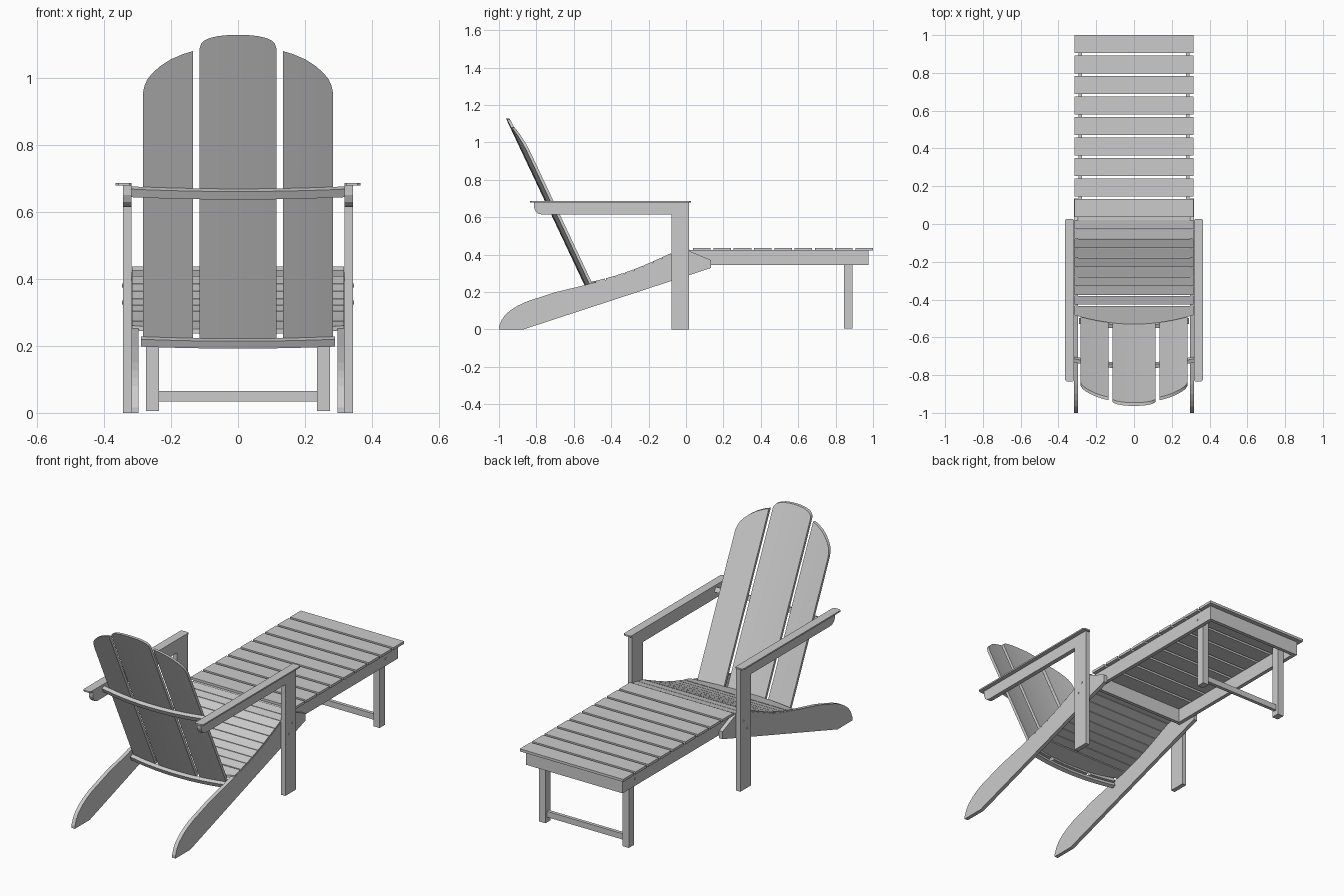
import bpy, math

if "Cube" in bpy.data.objects:
    bpy.data.objects.remove(bpy.data.objects["Cube"])

def mesh(name, verts, faces):
    me = bpy.data.meshes.new(name)
    me.from_pydata(verts, [], faces)
    me.update()
    ob = bpy.data.objects.new(name, me)
    bpy.context.collection.objects.link(ob)
    import bmesh
    bm = bmesh.new()
    bm.from_mesh(me)
    bmesh.ops.recalc_face_normals(bm, faces=bm.faces)
    bm.to_mesh(me)
    bm.free()
    return ob

def prism(name, pts, a, b, axis='x'):
    """Extrude a 2D profile along x (points y,z) or along z (points x,y)."""
    n = len(pts)
    place = (lambda p, t: (t, p[0], p[1])) if axis == 'x' else (lambda p, t: (p[0], p[1], t))
    verts = [place(p, t) for t in (a, b) for p in pts]
    faces = [list(range(n)), list(range(n, 2 * n))]
    faces += [[i, (i + 1) % n, n + (i + 1) % n, n + i] for i in range(n)]
    return mesh(name, verts, faces)

def box(name, x0, x1, y0, y1, z0, z1):
    return prism(name, [(y0, z0), (y1, z0), (y1, z1), (y0, z1)], x0, x1)

def loft(name, sections):
    """Join four-cornered cross-sections into a solid board."""
    verts = [v for s in sections for v in s]
    n = len(sections)
    faces = [[0, 1, 2, 3], [4 * n - 4 + i for i in range(4)]]
    for s in range(n - 1):
        for i in range(4):
            j = (i + 1) % 4
            faces.append([4 * s + i, 4 * s + j, 4 * s + 4 + j, 4 * s + 4 + i])
    ob = mesh(name, verts, faces)
    bpy.context.view_layer.objects.active = ob
    ob.select_set(True)
    bpy.ops.object.shade_smooth_by_angle(angle=math.radians(25))
    ob.select_set(False)
    return ob

def interp(table, t):
    for (a, fa), (b, fb) in zip(table, table[1:]):
        if t <= b:
            return fa + (fb - fa) * (t - a) / (b - a)
    return table[-1][1]

# Rear surface of the leaning, gently bowed back
def back_y(x, z):
    return -0.963 + (1.129 - z) * 0.471 + 0.36 * x * x

# Height of the seat surface along y
SEAT = [(-0.55, 0.243), (-0.51, 0.254), (-0.43, 0.273), (-0.35, 0.296), (-0.25, 0.332),
        (-0.15, 0.376), (-0.08, 0.408), (0.02, 0.427)]

# Back slats
def back_slat(name, tops):
    secs = []
    for x, zt in tops:
        zb = 0.22 + 0.06 * x * x
        secs.append([(x, back_y(x, zb), zb), (x, back_y(x, zb) + 0.017, zb),
                     (x, back_y(x, zt) + 0.017, zt), (x, back_y(x, zt), zt)])
    loft(name, secs)

half = [(0.03, 1.128), (0.06, 1.125), (0.085, 1.119), (0.1, 1.112), (0.11, 1.102), (0.115, 1.088)]
back_slat("back_slat_centre", [(-x, z) for x, z in reversed(half)] + [(0, 1.129)] + half)
side = [(0.135, 1.08), (0.165, 1.071), (0.2, 1.056), (0.23, 1.037), (0.255, 1.015),
        (0.27, 0.997), (0.279, 0.978), (0.284, 0.955)]
back_slat("back_slat_right", side)
back_slat("back_slat_left", [(-x, z) for x, z in reversed(side)])

# Curved bars behind the back
def back_bar(name, w, z0, z1):
    secs = []
    for i in range(17):
        x = -w + 2 * w * i / 16
        a, b = z0 + 0.07 * x * x, z1 + 0.07 * x * x
        ya, yb = back_y(x, a), back_y(x, b)
        secs.append([(x, ya - 0.02, a - 0.008), (x, ya, a), (x, yb, b), (x, yb - 0.02, b - 0.008)])
    loft(name, secs)

back_bar("upper_back_bar", 0.318, 0.645, 0.669)
back_bar("lower_back_bar", 0.29, 0.2, 0.222)

# Seat slats following the rail curve
for i in range(9):
    y1 = 0.02 - 0.05 * i
    y0 = y1 - 0.047
    z0, z1 = interp(SEAT, y0), interp(SEAT, y1)
    prism(f"seat_slat_{i + 1}", [(y0, z0 - 0.014), (y1, z1 - 0.014), (y1, z1), (y0, z0)], -0.316, 0.316)

# Rear seat board with a bowed edge
secs = []
for i in range(17):
    x = -0.316 + 0.632 * i / 16
    y0, y1 = -0.53 + 0.48 * x * x, -0.433
    z0, z1 = interp(SEAT, y0), interp(SEAT, y1)
    secs.append([(x, y0, z0 - 0.014), (x, y1, z1 - 0.014), (x, y1, z1), (x, y0, z0)])
loft("seat_rear_board", secs)

# Parts repeated on both sides
rail = [(-0.87, 0), (-1, 0), (-1, 0.016), (-0.985, 0.053), (-0.965, 0.08), (-0.935, 0.105),
        (-0.9, 0.127), (-0.85, 0.15), (-0.7, 0.199)]
rail += [(y, z - 0.008) for y, z in SEAT] + [(0.134, 0.371), (0.134, 0.329)]
arm = [(-0.077, 0.615), (-0.077, 0.68), (-0.813, 0.68), (-0.812, 0.65), (-0.803, 0.63),
       (-0.79, 0.619), (-0.77, 0.615)]
cap = [(0.318, -0.828), (0.324, -0.834), (0.357, -0.834), (0.366, -0.825),
       (0.366, 0.018), (0.357, 0.027), (0.324, 0.027), (0.318, 0.021)]

def bolt(name, x, y, z):
    c = [(y + 0.006 * math.cos(a * math.pi / 4), z + 0.006 * math.sin(a * math.pi / 4)) for a in range(8)]
    prism(name, c, x, x + math.copysign(0.004, x))

for s, tag in ((1, "right"), (-1, "left")):
    prism(f"seat_rail_{tag}", rail, s * 0.297, s * 0.318)
    box(f"front_post_{tag}", s * 0.318, s * 0.343, -0.077, 0.016, 0, 0.68)
    prism(f"arm_support_{tag}", arm, s * 0.318, s * 0.343)
    prism(f"armrest_{tag}", [(s * x, y) for x, y in cap], 0.679, 0.687, 'z')
    box(f"footrest_rail_{tag}", s * 0.274, s * 0.295, 0.02, 0.975, 0.345, 0.424)
    box(f"footrest_leg_{tag}", s * 0.236, s * 0.274, 0.845, 0.89, 0.005, 0.42)
    for k, (y, z) in enumerate(((-0.045, 0.33), (-0.015, 0.38))):
        bolt(f"post_bolt_{tag}_{k + 1}", s * 0.342, y, z)
    bolt(f"footrest_bolt_{tag}", s * 0.294, 0.867, 0.385)

# Footrest cross boards and slats
box("footrest_end_board", -0.274, 0.274, 0.955, 0.975, 0.345, 0.424)
box("footrest_near_board", -0.274, 0.274, 0.02, 0.04, 0.345, 0.424)
box("footrest_leg_bar", -0.237, 0.237, 0.858, 0.877, 0.034, 0.066)
for i in range(9):
    y1 = 1.0 - 0.1085 * i
    box(f"footrest_slat_{i + 1}", -0.316, 0.316, y1 - 0.094, y1, 0.423, 0.437)
